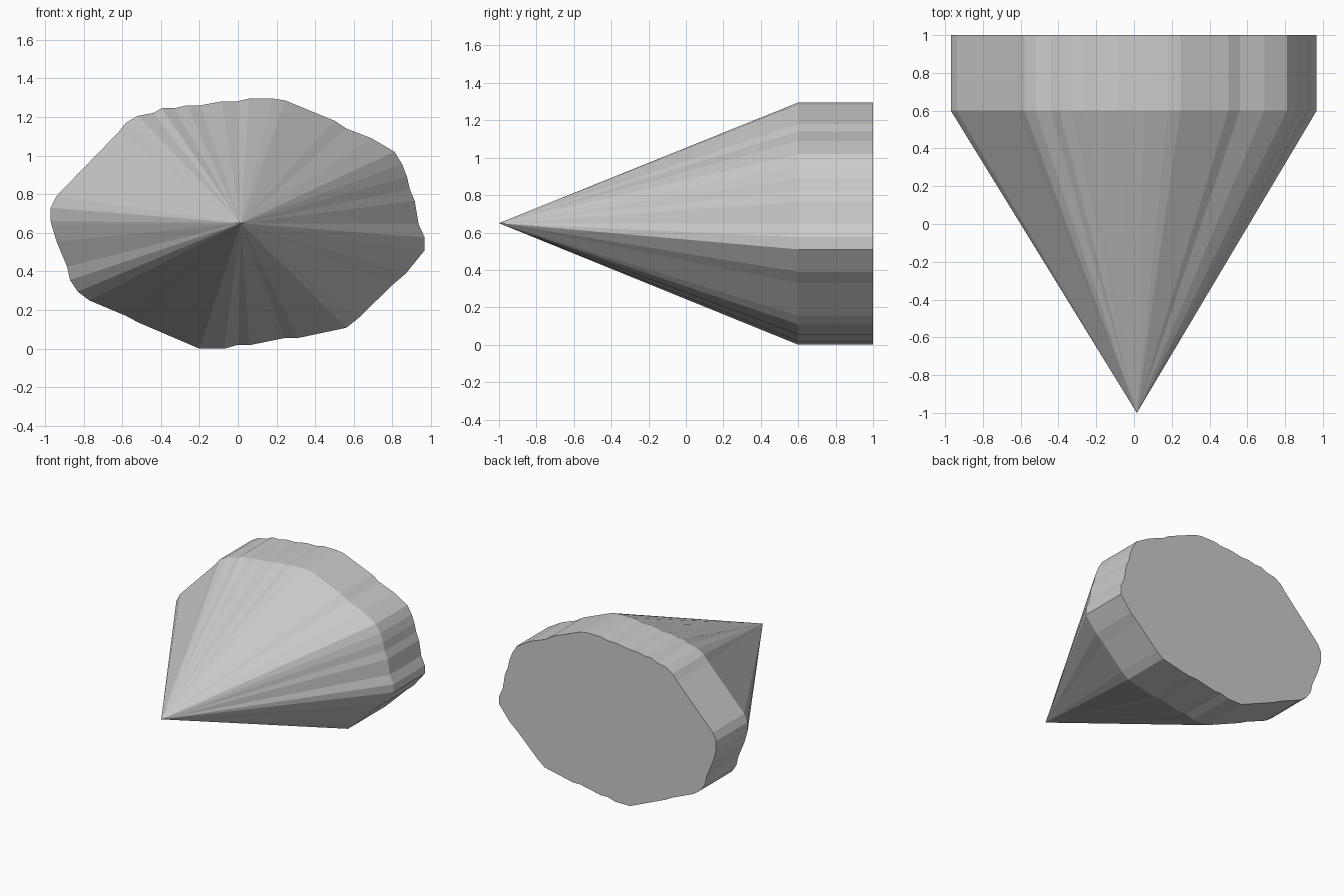
import bpy, bmesh

# Irregular outline of the body as (x, z), clockwise seen from the front
OUTLINE = [
    (-.97, .66), (-.97, .73), (-.94, .79), (-.62, 1.12), (-.58, 1.17),
    (-.52, 1.205), (-.44, 1.22), (-.395, 1.245), (-.33, 1.245), (-.265, 1.26),
    (-.195, 1.26), (-.085, 1.28), (-.005, 1.28), (.055, 1.295), (.18, 1.295),
    (.245, 1.285), (.50, 1.18), (.56, 1.14), (.69, 1.09), (.81, 1.02),
    (.85, .955), (.875, .89), (.89, .825), (.915, .765), (.935, .645),
    (.967, .575), (.967, .51), (.87, .39), (.80, .33), (.62, .155),
    (.56, .108), (.31, .055), (.24, .055), (.06, .018), (0, .02),
    (-.07, 0), (-.20, 0), (-.515, .135), (-.58, .17), (-.77, .25),
    (-.83, .295), (-.87, .355), (-.885, .425), (-.94, .555), (-.965, .64),
]
TIP = (.015, -1, .65)
RIM_Y, BACK_Y = .59 + .01, 1.0

bm = bmesh.new()

# Flat back face, extruded forward into the straight band
back = bm.faces.new([bm.verts.new((x, BACK_Y, z)) for x, z in OUTLINE])
rim = [bm.verts.new((x, RIM_Y, z)) for x, z in OUTLINE]
rear = list(back.verts)
tip = bm.verts.new(TIP)

# Straight band and the cone running to the pointed front
n = len(rim)
for i in range(n):
    j = (i + 1) % n
    bm.faces.new((rear[i], rear[j], rim[j], rim[i]))
    bm.faces.new((rim[i], rim[j], tip))

bmesh.ops.recalc_face_normals(bm, faces=bm.faces)
mesh = bpy.data.meshes.new("pointed_body")
bm.to_mesh(mesh)
bm.free()
bpy.context.collection.objects.link(bpy.data.objects.new("pointed_body", mesh))
